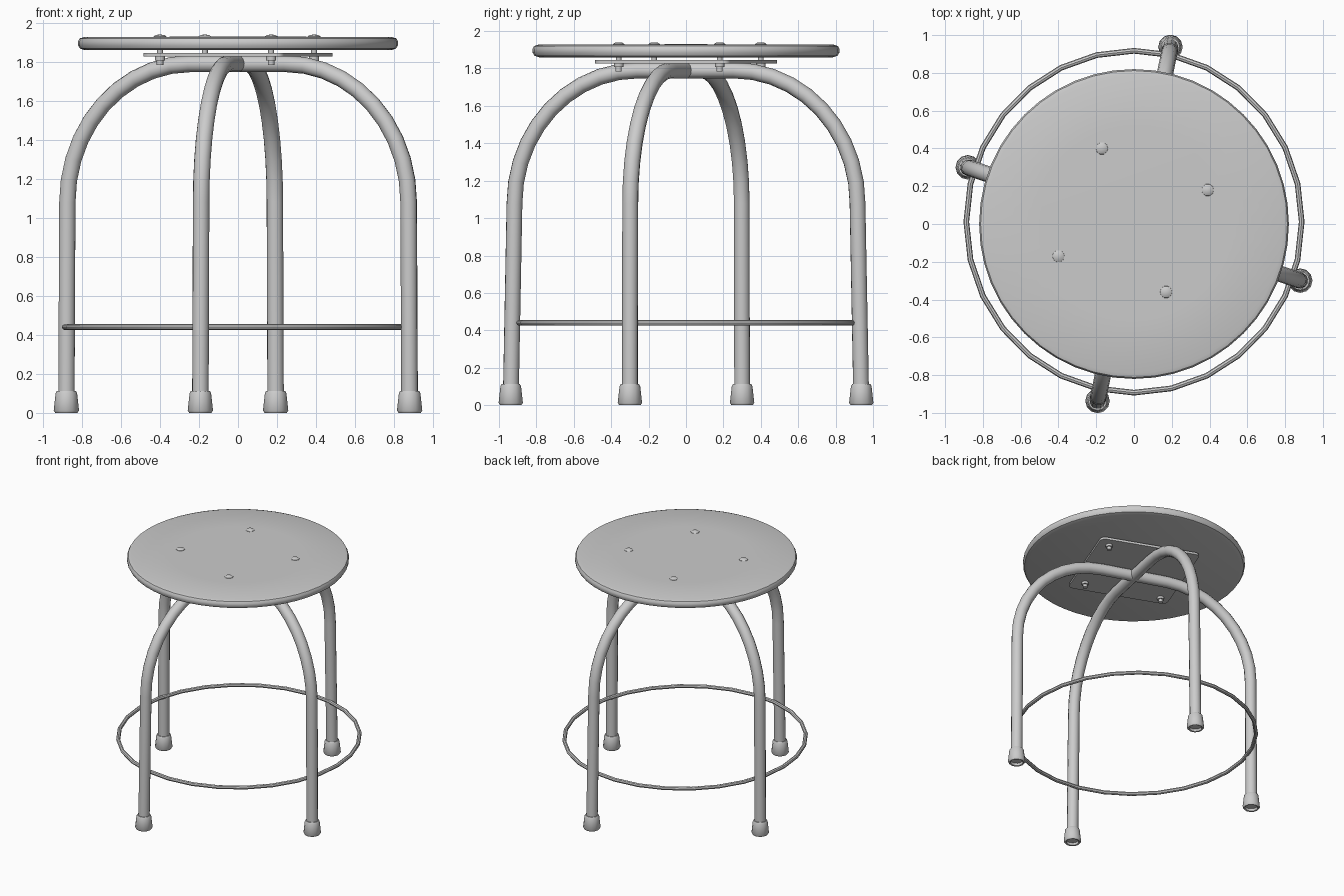
import bpy, bmesh, math
from math import sin, cos, pi, radians
from mathutils import Vector

if "Cube" in bpy.data.objects:
    bpy.data.objects.remove(bpy.data.objects["Cube"])


def finish(name, mesh, loc=(0, 0, 0), angle=40):
    ob = bpy.data.objects.new(name, mesh)
    bpy.context.collection.objects.link(ob)
    ob.location = loc
    bpy.ops.object.select_all(action='DESELECT')
    ob.select_set(True)
    bpy.context.view_layer.objects.active = ob
    bpy.ops.object.shade_smooth_by_angle(angle=radians(angle))
    return ob


def lathe(name, profile, sides, loc=(0, 0, 0), angle=40):
    """Revolve (radius, z) points about z; zero radius closes the end."""
    bm = bmesh.new()
    rings = []
    for r, z in profile:
        n = 1 if r == 0 else sides
        rings.append([bm.verts.new((r * cos(2 * pi * i / sides), r * sin(2 * pi * i / sides), z))
                      for i in range(n)])
    for a, b in zip(rings, rings[1:]):
        for i in range(sides):
            j = (i + 1) % sides
            quad = [a[i % len(a)], a[j % len(a)], b[j % len(b)], b[i % len(b)]]
            bm.faces.new(list(dict.fromkeys(quad)))
    bmesh.ops.recalc_face_normals(bm, faces=bm.faces)
    mesh = bpy.data.meshes.new(name)
    bm.to_mesh(mesh)
    bm.free()
    return finish(name, mesh, loc, angle)


def tube(name, points, radius, cyclic=False, res=4):
    """Sweep a round section along points."""
    cu = bpy.data.curves.new(name, 'CURVE')
    cu.dimensions = '3D'
    cu.bevel_depth = radius
    cu.bevel_resolution = res
    cu.use_fill_caps = not cyclic
    sp = cu.splines.new('POLY')
    sp.points.add(len(points) - 1)
    for p, co in zip(sp.points, points):
        p.co = (*co, 1)
    sp.use_cyclic_u = cyclic
    tmp = bpy.data.objects.new(name + "_path", cu)
    bpy.context.collection.objects.link(tmp)
    bpy.context.view_layer.update()
    mesh = bpy.data.meshes.new_from_object(tmp.evaluated_get(bpy.context.evaluated_depsgraph_get()))
    bpy.data.objects.remove(tmp)
    return finish(name, mesh)


# Seat: thin disc with a rounded rim and a very slight dome
lathe("seat", [(0, 1.86), (0.785, 1.86), (0.81, 1.868), (0.82, 1.885), (0.82, 1.905),
               (0.812, 1.92), (0.79, 1.927), (0.5, 1.928), (0, 1.93)], 48)

# Two bent-tube arches, each forming a pair of legs, with hollow rubber feet
for name, foot, knee in (("side_leg_arch", Vector((0.88, -0.30)), Vector((0.875, -0.298))),
                         ("front_back_leg_arch", Vector((-0.193, -0.937)), Vector((-0.189, -0.917)))):
    half = [(*foot, 0.02)]
    for i in range(11):
        a = pi / 2 * i / 10
        half.append((*(knee * (0.28 + 0.72 * cos(a))), 1.08 + 0.71 * sin(a)))
    other = [(-x, -y, z) for x, y, z in reversed(half)]
    tube(name, half + other, 0.043)
    for label, s in (("a", 1), ("b", -1)):
        lathe(f"{name}_foot_{label}",
              [(0, 0.035), (0.042, 0.035), (0.047, 0.003), (0.057, 0), (0.065, 0.012),
               (0.055, 0.102), (0.049, 0.112), (0.04, 0.112)], 12,
              (foot.x * s, foot.y * s, 0))

# Foot ring
tube("foot_ring", [(0.888 * cos(2 * pi * i / 28), 0.012 + 0.905 * sin(2 * pi * i / 28), 0.44)
                   for i in range(28)], 0.015, cyclic=True, res=2)

# Mounting plate: square with rounded corners, turned under the seat
bm = bmesh.new()
turn, h, cr = radians(-21), 0.385, 0.04
outline = []
for k in range(4):
    for s in range(5):
        c = pi / 4 + k * pi / 2
        a = k * pi / 2 + s * pi / 8
        x = (h - cr) * math.sqrt(2) * cos(c) + cr * cos(a)
        y = (h - cr) * math.sqrt(2) * sin(c) + cr * sin(a)
        outline.append(bm.verts.new((x * cos(turn) - y * sin(turn), x * sin(turn) + y * cos(turn), 1.827)))
face = bm.faces.new(outline)
ext = bmesh.ops.extrude_face_region(bm, geom=[face])
bmesh.ops.translate(bm, vec=(0, 0, 0.018), verts=[v for v in ext["geom"] if isinstance(v, bmesh.types.BMVert)])
bmesh.ops.recalc_face_normals(bm, faces=bm.faces)
plate = bpy.data.meshes.new("mounting_plate")
bm.to_mesh(plate)
bm.free()
finish("mounting_plate", plate)

# Bolts: domed head on the seat, shank through the plate, nut below
for i, (x, y) in enumerate([(-0.17, 0.40), (0.39, 0.18), (0.17, -0.36), (-0.40, -0.17)]):
    lathe(f"bolt_{i + 1}", [(0, 1.785), (0.017, 1.785), (0.017, 1.808), (0.026, 1.808), (0.026, 1.827),
                            (0.015, 1.827), (0.015, 1.922), (0.034, 1.922), (0.032, 1.931),
                            (0.02, 1.938), (0, 1.94)], 10, (x, y, 0))
